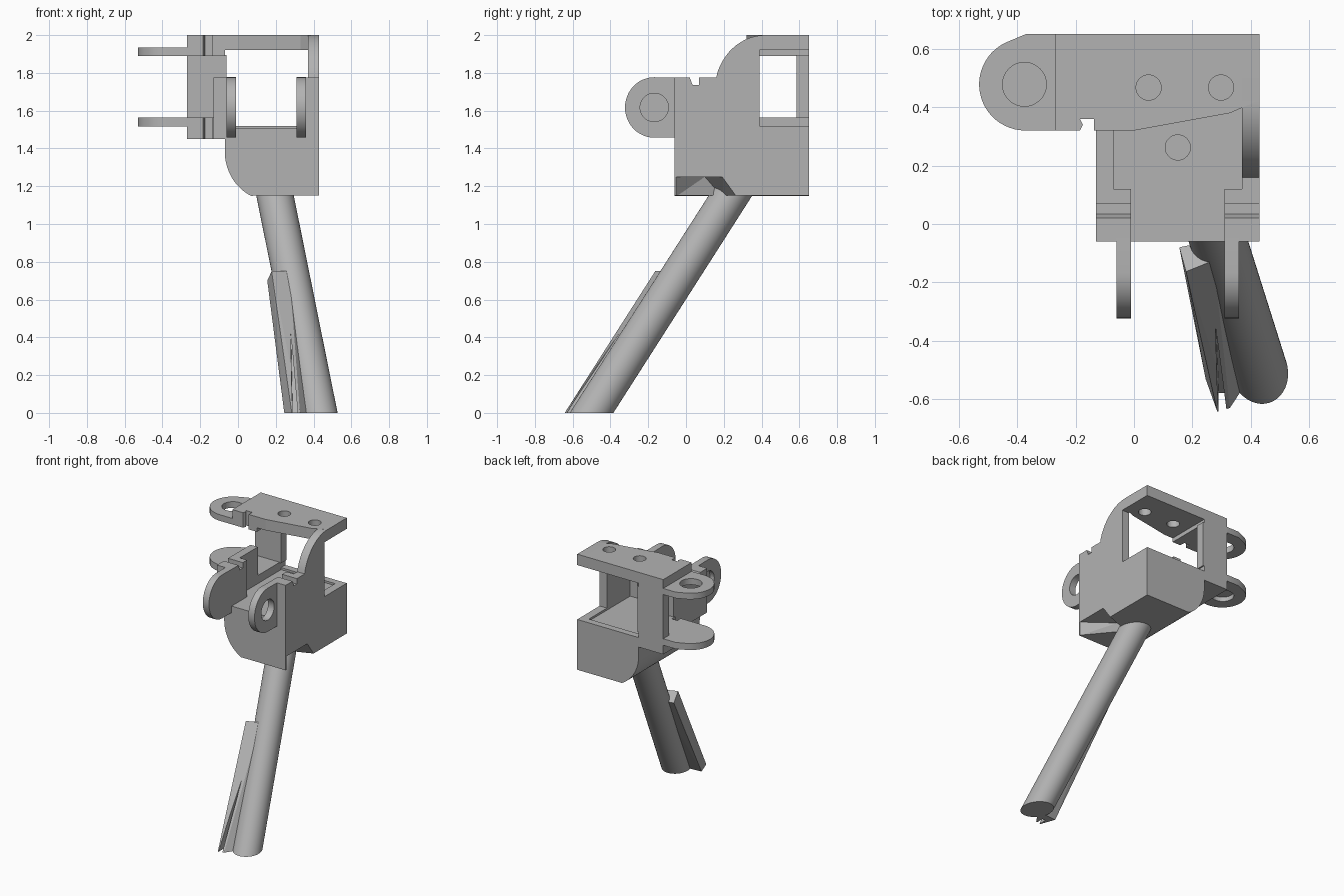
import bpy, bmesh, math
from mathutils import Vector

if "Cube" in bpy.data.objects:
    bpy.data.objects.remove(bpy.data.objects["Cube"])

grey = bpy.data.materials.new("mid grey")
grey.diffuse_color = (0.45, 0.45, 0.45, 1)
grey.use_nodes = True
grey.node_tree.nodes["Principled BSDF"].inputs["Base Color"].default_value = grey.diffuse_color


def finish(name, bm):
    bmesh.ops.recalc_face_normals(bm, faces=bm.faces)
    me = bpy.data.meshes.new(name)
    bm.to_mesh(me)
    bm.free()
    ob = bpy.data.objects.new(name, me)
    bpy.context.collection.objects.link(ob)
    me.materials.append(grey)
    return ob


def prism(name, pts, a, b, axis):
    """Extrude a 2D profile from a to b; profile is (y,z), (x,z) or (x,y)."""
    bm = bmesh.new()
    put = {'x': lambda p, t: (t, p[0], p[1]),
           'y': lambda p, t: (p[0], t, p[1]),
           'z': lambda p, t: (p[0], p[1], t)}[axis]
    lo = [bm.verts.new(put(p, a)) for p in pts]
    hi = [bm.verts.new(put(p, b)) for p in pts]
    bm.faces.new(lo)
    bm.faces.new(hi)
    n = len(pts)
    for i in range(n):
        bm.faces.new((lo[i], lo[(i + 1) % n], hi[(i + 1) % n], hi[i]))
    return finish(name, bm)


def hull(name, pts):
    bm = bmesh.new()
    for p in pts:
        bm.verts.new(p)
    bmesh.ops.convex_hull(bm, input=bm.verts)
    bmesh.ops.dissolve_limit(bm, angle_limit=0.02, verts=bm.verts, edges=bm.edges)
    return finish(name, bm)


def box(name, x0, x1, y0, y1, z0, z1):
    return prism(name, [(x0, y0), (x1, y0), (x1, y1), (x0, y1)], z0, z1, 'z')


def arc(cx, cy, rx, ry, a0, a1, n=24):
    return [(cx + rx * math.cos(math.radians(a0 + (a1 - a0) * i / n)),
             cy + ry * math.sin(math.radians(a0 + (a1 - a0) * i / n))) for i in range(n + 1)]


def disc(cx, cy, r):
    return arc(cx, cy, r, r, 0, 352.5, 47)


def cut(ob, *cutters):
    for c in cutters:
        m = ob.modifiers.new("cut", 'BOOLEAN')
        m.operation, m.object, m.solver = 'DIFFERENCE', c, 'EXACT'
        c.hide_render = True
        c.hide_set(True)


def smooth(ob, angle=25):
    bpy.ops.object.select_all(action='DESELECT')
    ob.select_set(True)
    bpy.context.view_layer.objects.active = ob
    bpy.ops.object.shade_smooth_by_angle(angle=math.radians(angle))


# Lower housing with rounded left corner, wedge notch low on the right, floor hole
housing = prism("lower_housing",
                [(0.43, 1.15), (0.43, 1.505), (-0.07, 1.505)]
                + arc(0.17, 1.385, 0.24, 0.26, 180, 245) + [(0.1, 1.15)],
                -0.06, 0.65, 'y')
wedge = hull("notch_cutter", [(0.44, -0.06, 1.25), (0.23, 0.10, 1.25), (0.44, 0.195, 1.25),
                              (0.44, -0.06, 1.14), (0.23, 0.195, 1.14), (0.44, 0.275, 1.14)])
floor_hole = prism("floor_hole_cutter", disc(0.15, 0.262, 0.043), 1.40, 1.6, 'z')
cut(housing, wedge, floor_hole)
smooth(housing)
box("back_rim", -0.07, 0.43, 0.60, 0.65, 1.50, 1.52)
box("right_rim", 0.37, 0.43, 0.39, 0.62, 1.50, 1.52)

# Right wall: notch, curved shoulder, window open to the back
prism("right_wall",
      [(-0.06, 1.45), (-0.06, 1.775), (0.02, 1.775), (0.035, 1.735), (0.07, 1.735), (0.07, 1.775),
       (0.16, 1.775)] + arc(0.42, 1.70, 0.27, 0.30, 160, 90, 14)
      + [(0.65, 2), (0.65, 1.92), (0.39, 1.92), (0.39, 1.45)], 0.37, 0.43, 'x')

# Left wall and the thick lugs that carry the forks
lug = [(-0.06, 1.45), (-0.06, 1.775), (0.02, 1.775), (0.035, 1.735), (0.07, 1.735),
       (0.07, 1.775), (0.12, 1.775), (0.12, 1.45)]
prism("right_lug", lug, 0.31, 0.37, 'x')
prism("left_lug", lug, -0.13, -0.01, 'x')
box("left_wall", -0.13, -0.07, 0.12, 0.33, 1.45, 1.775)

# Front fork ears: right has a through hole, left an outer recess
ear = arc(-0.168, 1.617, 0.155, 0.16, 90, 270) + [(-0.05, 1.457), (-0.05, 1.775)]
right_ear = prism("right_fork_ear", ear, 0.31, 0.36, 'x')
left_ear = prism("left_fork_ear", ear, -0.06, -0.01, 'x')
cut(right_ear, prism("right_ear_hole_cutter", disc(-0.168, 1.617, 0.075), 0.28, 0.4, 'x'))
cut(left_ear, prism("left_ear_hole_cutter", disc(-0.168, 1.617, 0.075), -0.1, -0.025, 'x'))

# Top plate with slanted front edge and two holes
top = prism("top_plate", [(-0.07, 0.32), (0, 0.32), (0.33, 0.38), (0.43, 0.425),
                          (0.43, 0.65), (-0.07, 0.65)], 1.92, 2.0, 'z')
cut(top, *[prism("top_hole_cutter", disc(x, 0.467, 0.043), 1.8, 2.1, 'z') for x in (0.05, 0.298)])

# Left slabs with front notch, joined by a back post
slab = [(-0.27, 0.32), (-0.185, 0.32), (-0.175, 0.34), (-0.185, 0.36), (-0.137, 0.36),
        (-0.137, 0.32), (-0.07, 0.32), (-0.07, 0.65), (-0.27, 0.65)]
prism("upper_slab", slab, 1.89, 2.0, 'z')
prism("lower_slab", slab, 1.45, 1.565, 'z')
box("back_post", -0.27, -0.06, 0.585, 0.65, 1.56, 1.895)

# Left side ears: upper has a through hole, lower an underside recess
side = arc(-0.372, 0.478, 0.158, 0.158, 270, 110) + [(-0.37, 0.65), (-0.26, 0.65), (-0.26, 0.32)]
upper_ear = prism("upper_side_ear", side, 1.89, 1.935, 'z')
lower_ear = prism("lower_side_ear", side, 1.517, 1.565, 'z')
cut(upper_ear, prism("upper_ear_hole_cutter", disc(-0.375, 0.478, 0.075), 1.8, 2.0, 'z'))
cut(lower_ear, prism("lower_ear_hole_cutter", disc(-0.375, 0.478, 0.075), 1.4, 1.55, 'z'))
for ob in (right_ear, left_ear, upper_ear, lower_ear, bpy.data.objects["right_wall"]):
    smooth(ob)

# Slanted rod, cut level at the ground
foot, head = Vector((0.428, -0.50, 0)), Vector((0.196, 0.235, 1.15))
axis = (head - foot).normalized()
u = axis.cross(Vector((0, 0, 1))).normalized()
v = axis.cross(u)
bm = bmesh.new()
rings = []
for level in (0.0, 1.2):
    ring = []
    for i in range(40):
        t = 2 * math.pi * i / 40
        p = foot + 0.0975 * (math.cos(t) * u + math.sin(t) * v)
        ring.append(bm.verts.new(p + axis * ((level - p.z) / axis.z)))
    rings.append(ring)
    bm.faces.new(ring)
for i in range(40):
    j = (i + 1) % 40
    bm.faces.new((rings[0][i], rings[0][j], rings[1][j], rings[1][i]))
smooth(finish("slanted_rod", bm))

# Tapered fin along the front of the rod, with a slit
fin = hull("rod_fin", [(0.155, -0.08, 0.70), (0.178, -0.163, 0.75), (0.272, -0.125, 0.75),
                       (0.25, -0.06, 0.70), (0.245, -0.53, 0), (0.285, -0.642, 0),
                       (0.328, -0.63, 0), (0.40, -0.52, 0)])
slit = hull("slit_cutter", [(0.275, -0.46, 0.42), (0.28, -0.33, 0.42), (0.29, -0.72, -0.02),
                            (0.318, -0.72, -0.02), (0.29, -0.59, -0.02), (0.318, -0.59, -0.02)])
cut(fin, slit)
